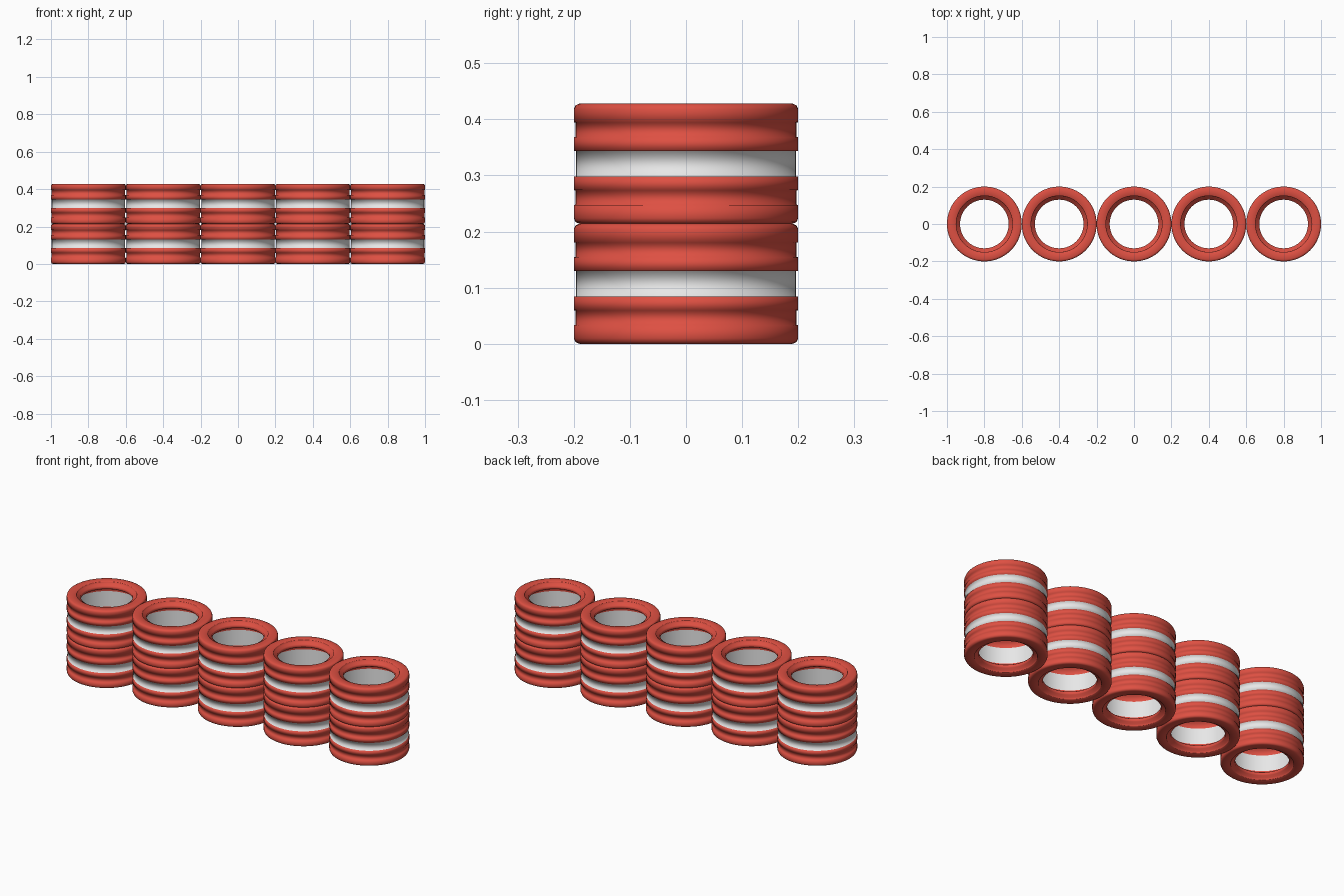
import bpy
import math

SEGMENTS = 64
RING_HEIGHT = 0.214
SPACING = 0.4

old = bpy.data.objects.get("Cube")
if old:
    bpy.data.objects.remove(old, do_unlink=True)


def make_material(name, rgb):
    mat = bpy.data.materials.new(name)
    mat.use_nodes = True
    colour = (*rgb, 1.0)
    mat.diffuse_color = colour
    bsdf = next(n for n in mat.node_tree.nodes if n.type == "BSDF_PRINCIPLED")
    bsdf.inputs["Base Color"].default_value = colour
    return mat


red = make_material("red", (0.73, 0.08, 0.055))
white = make_material("white", (0.82, 0.82, 0.82))


def lathe_mesh(name, profile):
    """Spin a closed (radius, height) profile around z."""
    verts, faces = [], []
    n = len(profile)
    for s in range(SEGMENTS):
        a = math.tau * s / SEGMENTS
        verts += [(r * math.cos(a), r * math.sin(a), z) for r, z in profile]
    for s in range(SEGMENTS):
        t = (s + 1) % SEGMENTS
        for i in range(n):
            j = (i + 1) % n
            faces.append((s * n + i, t * n + i, t * n + j, s * n + j))
    mesh = bpy.data.meshes.new(name)
    mesh.from_pydata(verts, [], faces)
    return mesh


# Lower half of a ring: bore recess, lip, rounded rim, groove and shoulder
lower_half = [
    (0.175, 0.064), (0.175, 0.036), (0.132, 0.033), (0.13, 0.030),
    (0.13, 0.014), (0.15, 0.012), (0.15, 0.002), (0.152, 0.0),
    (0.19, 0.0), (0.197, 0.003), (0.2, 0.010),
    (0.2, 0.033), (0.197, 0.034), (0.197, 0.059), (0.2, 0.060),
    (0.2, 0.084), (0.196, 0.0845),
]
upper_half = [(r, RING_HEIGHT - z) for r, z in reversed(lower_half)]

ring = lathe_mesh("ring", lower_half + upper_half)
ring.materials.append(red)
ring.materials.append(white)

# The middle band is white, outside and inside the bore
for face in ring.polygons:
    face.use_smooth = True
    if abs(face.center.z - RING_HEIGHT / 2) < 0.01:
        face.material_index = 1

# Five columns of two stacked rings
for column in range(5):
    for level, place in enumerate(("lower", "upper")):
        obj = bpy.data.objects.new(f"{place}_ring_{column + 1}", ring)
        obj.location = ((column - 2) * SPACING, 0, level * RING_HEIGHT)
        bpy.context.collection.objects.link(obj)
